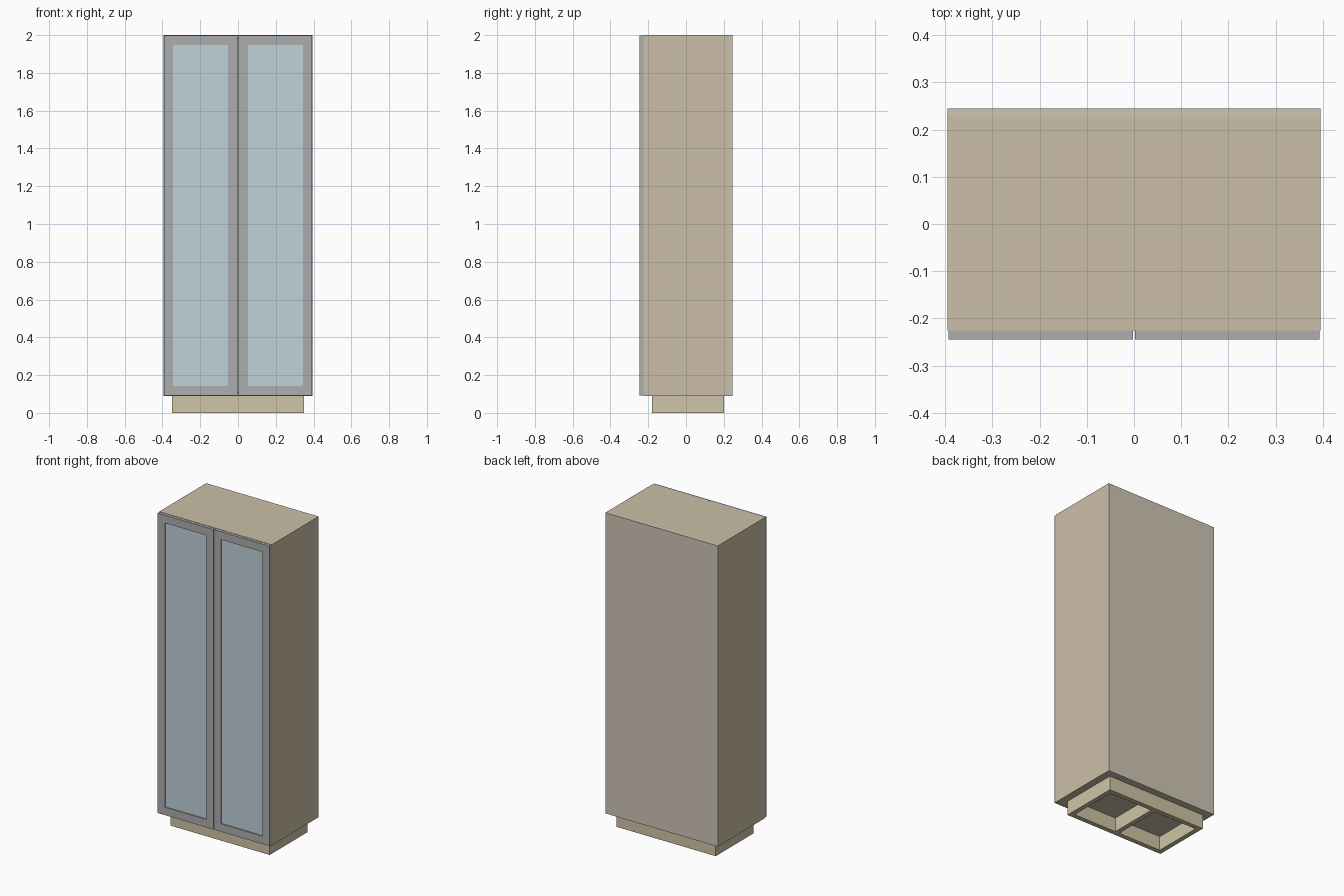
import bpy
import bmesh

if "Cube" in bpy.data.objects:
    bpy.data.objects.remove(bpy.data.objects["Cube"])


def material(name, color):
    m = bpy.data.materials.new(name)
    m.diffuse_color = color
    m.use_nodes = True
    m.node_tree.nodes["Principled BSDF"].inputs["Base Color"].default_value = m.diffuse_color
    return m


WOOD = material("wood", (0.60, 0.52, 0.39, 1))
BACK = material("light_wood", (0.62, 0.56, 0.46, 1))
PLINTH = material("plinth_wood", (0.62, 0.56, 0.38, 1))
GLASS = material("glass", (0.53, 0.64, 0.71, 1))
FRAME = material("frame_grey", (0.42, 0.42, 0.43, 1))


def finish(name, bm, mat):
    bmesh.ops.recalc_face_normals(bm, faces=bm.faces)
    mesh = bpy.data.meshes.new(name)
    bm.to_mesh(mesh)
    bm.free()
    mesh.materials.append(mat)
    ob = bpy.data.objects.new(name, mesh)
    bpy.context.collection.objects.link(ob)
    return ob


def box(name, x, y, z, mat):
    """Box from (min, max) ranges."""
    bm = bmesh.new()
    bmesh.ops.create_cube(bm, size=1)
    for v in bm.verts:
        v.co = [r[0] if c < 0 else r[1] for c, r in zip(v.co, (x, y, z))]
    return finish(name, bm, mat)


def frame(name, x, y, z, border, mat):
    """Rectangular frame in the xz plane with a seamless front."""
    bm = bmesh.new()
    rings = []
    for b in (0, border):
        for depth in y:
            rings.append([bm.verts.new((px, depth, pz)) for px, pz in (
                (x[0] + b, z[0] + b), (x[1] - b, z[0] + b),
                (x[1] - b, z[1] - b), (x[0] + b, z[1] - b))])
    of, ob, nf, nb = rings
    for a, c in ((of, nf), (nf, nb), (nb, ob), (ob, of)):
        for i in range(4):
            j = (i + 1) % 4
            bm.faces.new((a[i], a[j], c[j], c[i]))
    return finish(name, bm, mat)


W, T = 0.395, 0.018            # half width, board thickness
FRONT, BACK_Y = -0.226, 0.245  # carcass depth range
Z0, Z1 = 0.09, 2.0

# Carcass boards
inner_back = BACK_Y - T
for side, s in (("right", 1), ("left", -1)):
    box(side + "_side_panel", sorted((s * (W - T), s * W)),
        (FRONT, inner_back), (Z0, Z1), WOOD)
inside = (-W + T, W - T)
box("top_panel", inside, (FRONT, inner_back), (Z1 - T, Z1), WOOD)
box("bottom_panel", inside, (FRONT, inner_back), (Z0, Z0 + T), WOOD)
box("back_panel", (-W, W), (inner_back, BACK_Y), (Z0, Z1), BACK)

# Recessed plinth: open frame with a centre divider
PX, PY, PT = 0.349, (-0.18, 0.20), 0.03
pz = (0, Z0)
box("plinth_front", (-PX, PX), (PY[0], PY[0] + PT), pz, PLINTH)
box("plinth_back", (-PX, PX), (PY[1] - PT, PY[1]), pz, PLINTH)
for name, cx in (("left", -PX + PT / 2), ("divider", 0), ("right", PX - PT / 2)):
    box("plinth_" + name, (cx - PT / 2, cx + PT / 2),
        (PY[0] + PT, PY[1] - PT), pz, PLINTH)

# Pair of framed glass doors
for side, s in (("right", 1), ("left", -1)):
    x = sorted((s * 0.002, s * 0.393))
    z = (Z0 + 0.003, Z1 - 0.002)
    frame(side + "_door_frame", x, (-0.245, FRONT), z, 0.05, FRAME)
    box(side + "_door_glass", (x[0] + 0.05, x[1] - 0.05), (-0.238, -0.232),
        (z[0] + 0.05, z[1] - 0.05), GLASS)
